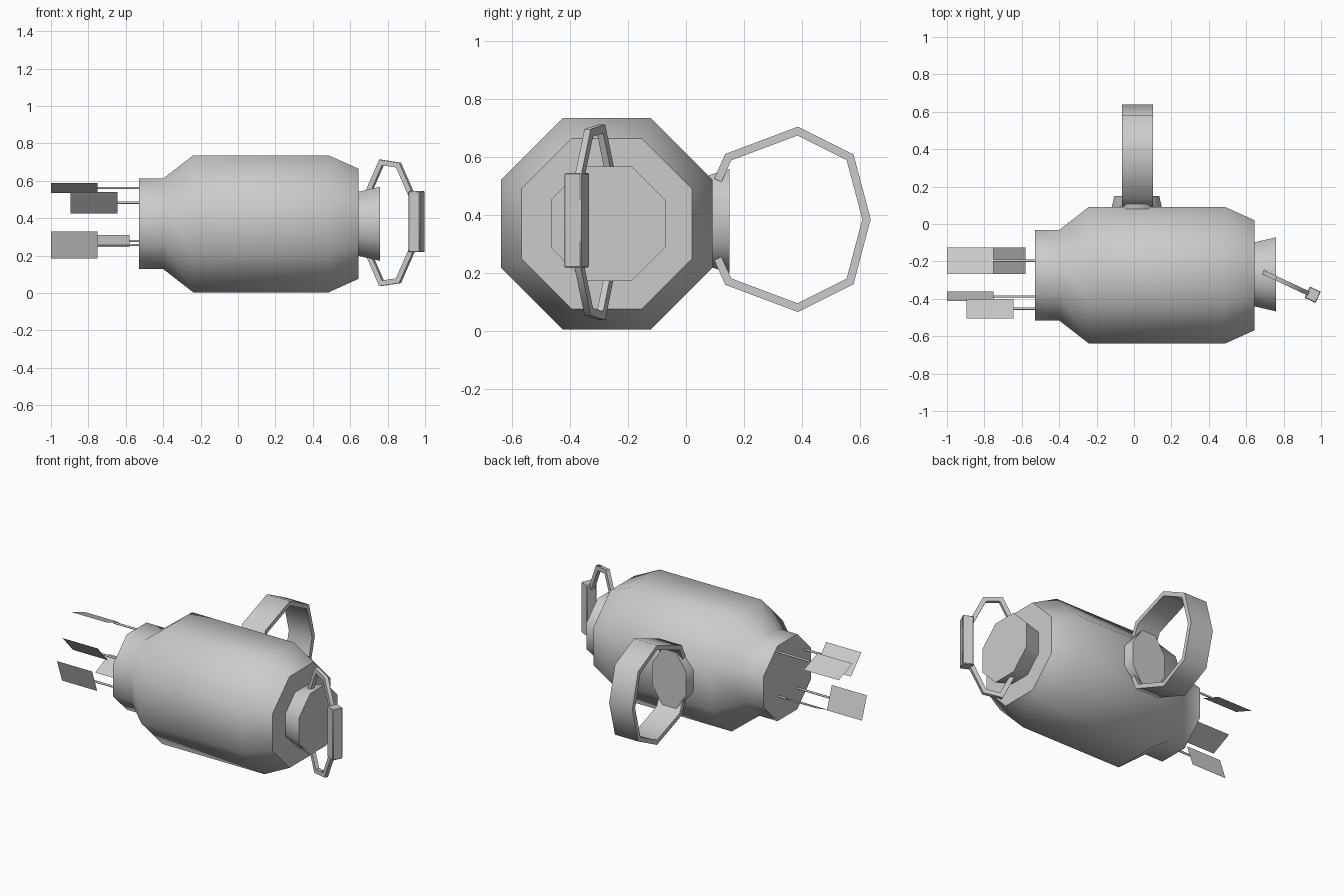
import bpy
import math
from mathutils import Vector, Matrix

if "Cube" in bpy.data.objects:
    bpy.data.objects.remove(bpy.data.objects["Cube"])

CY, CZ = -0.274, 0.37   # main axis of the tank runs along x here


def add_mesh(name, verts, faces, smooth=62):
    me = bpy.data.meshes.new(name)
    me.from_pydata([tuple(v) for v in verts], [], faces)
    ob = bpy.data.objects.new(name, me)
    bpy.context.collection.objects.link(ob)
    bpy.ops.object.select_all(action='DESELECT')
    ob.select_set(True)
    bpy.context.view_layer.objects.active = ob
    bpy.ops.object.mode_set(mode='EDIT')
    bpy.ops.mesh.select_all(action='SELECT')
    bpy.ops.mesh.normals_make_consistent(inside=False)
    bpy.ops.object.mode_set(mode='OBJECT')
    if smooth:
        bpy.ops.object.shade_smooth_by_angle(angle=math.radians(smooth))
    return ob


def skin(name, rings, smooth=62):
    """Join equal-length vertex rings into a capped tube."""
    n = len(rings[0])
    verts = [v for r in rings for v in r]
    faces = [(i * n + j, i * n + (j + 1) % n, (i + 1) * n + (j + 1) % n, (i + 1) * n + j)
             for i in range(len(rings) - 1) for j in range(n)]
    faces += [tuple(range(n)), tuple(range(len(verts) - n, len(verts)))]
    return add_mesh(name, verts, faces, smooth)


def octagon(centre, u, v, ru, rv):
    """Flat-sided octagon; ru and rv are the distances to its flats."""
    k = 1 / math.cos(math.pi / 8)
    angles = [math.pi / 8 + i * math.pi / 4 for i in range(8)]
    return [Vector(centre) + u * (ru * k * math.cos(a)) + v * (rv * k * math.sin(a)) for a in angles]


def sweep(name, path, axis, width, thick):
    """Mitred rectangular strip along a planar path; axis is the plane normal."""
    pts = [Vector(p) for p in path]
    rings = []
    for i, p in enumerate(pts):
        d0 = (p - pts[max(i - 1, 0)]).normalized()
        d1 = (pts[min(i + 1, len(pts) - 1)] - p).normalized()
        t = (d0 + d1).normalized()
        ref = d1 if d1.length > 0 else d0
        n = t.cross(axis).normalized() * (thick / 2 / max(t.dot(ref), 0.5))
        a = axis * (width / 2)
        rings.append([p + n + a, p - n + a, p - n - a, p + n - a])
    return skin(name, rings)


X, Y, Z = Vector((1, 0, 0)), Vector((0, 1, 0)), Vector((0, 0, 1))

# Tank body: octagonal barrel with a narrow neck
profile = [(-0.53, 0.242), (-0.40, 0.242), (-0.24, 0.366), (0.485, 0.366), (0.645, 0.294)]
skin("tank_body", [octagon((x, CY, CZ), Y, Z, r, r) for x, r in profile])

# Flared handle mounts on the end and on the back
skin("end_mount", [octagon((x, CY + 0.005, CZ), Y, Z, r, r) for x, r in [(0.63, 0.168), (0.76, 0.198)]])
skin("back_mount", [octagon((0.015, y, 0.38), X, Z, rx, rz)
                    for y, rx, rz in [(0.08, 0.136, 0.158), (0.15, 0.12, 0.18)]])

# Broad loop handle on the back
half = [(0.11, 0.52), (0.146, 0.60), (0.386, 0.69), (0.567, 0.60), (0.624, 0.386)]
loop = half + [(y, 0.77 - z) for y, z in half[-2::-1]]
sweep("back_handle", [(0.018, y, z) for y, z in loop], X, 0.165, 0.028)

# Thin bail handle on the end, leaning to the front
lean = Vector((1, -0.47, 0)).normalized()
side = Vector((0.47, 1, 0)).normalized()
arm = [(0.69, 0.50), (0.703, 0.55), (0.767, 0.698), (0.858, 0.684), (0.93, 0.52)]
for name, s in (("upper_bail_arm", 1), ("lower_bail_arm", -1)):
    path = [(x, -0.262 - 0.47 * (x - 0.70), 0.375 + s * (z - 0.375)) for x, z in arm]
    sweep(name, path, side, 0.024, 0.028)

# Bail grip with slightly softened edges
grip = [Vector((0.955, -0.378, z)) for z in (0.218, 0.545)]
h = 0.033
grip_ob = skin("bail_grip", [[c + lean * h + side * h, c - lean * h + side * h,
                              c - lean * h - side * h, c + lean * h - side * h] for c in grip])
bev = grip_ob.modifiers.new("soft_edges", 'BEVEL')
bev.width = 0.004
bev.segments = 1

# Flat paddles on thin rods: start x, y, z, and half spans in y and z
paddles = [(-0.75, -0.196, 0.562, -0.070, 0.027),
           (-0.645, -0.453, 0.483, -0.053, 0.058),
           (-0.75, -0.387, 0.257, -0.025, 0.072),
           (-0.58, -0.196, 0.278, 0.070, 0.033)]
for i, (x, y, z, dy, dz) in enumerate(paddles, 1):
    add_mesh(f"paddle_{i}", [(x, y - dy, z - dz), (x, y + dy, z + dz),
                             (x - 0.25, y + dy, z + dz), (x - 0.25, y - dy, z - dz)],
             [(0, 1, 2, 3)], 0)
    skin(f"paddle_rod_{i}", [octagon((rx, y, z), Y, Z, 0.006, 0.006) for rx in (x, -0.51)])
